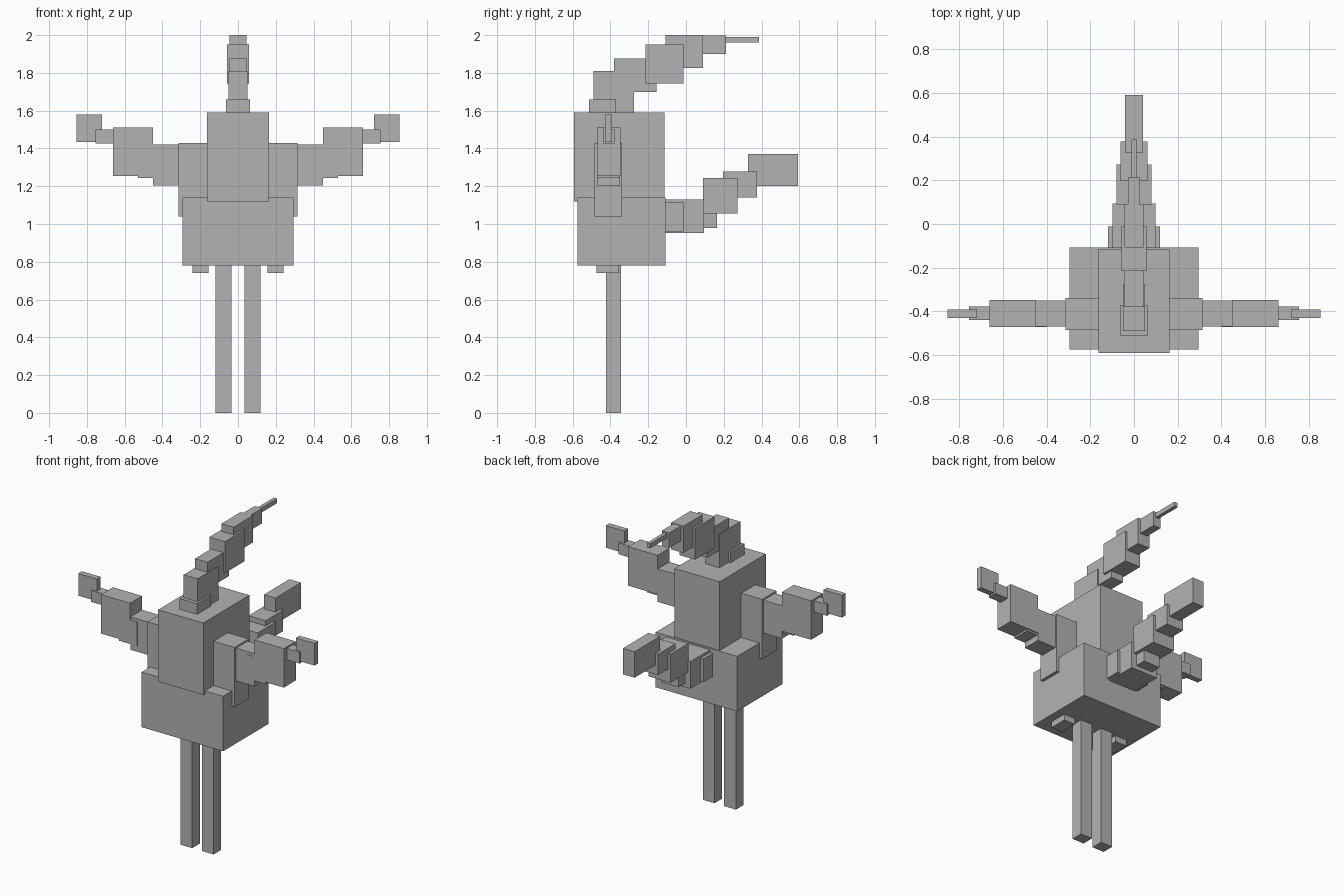
import bpy

grey = bpy.data.materials.new("plain grey")
grey.diffuse_color = (0.45, 0.45, 0.45, 1)


def box(name, x, y, z):
    """Axis-aligned box from (min, max) ranges."""
    bpy.ops.mesh.primitive_cube_add(size=1, location=[(a + b) / 2 for a, b in (x, y, z)])
    ob = bpy.context.object
    ob.name = name
    ob.scale = [b - a for a, b in (x, y, z)]
    bpy.ops.object.transform_apply(location=False, rotation=False, scale=True)
    ob.data.materials.append(grey)


def centred(name, half, y, z):
    box(name, (-half, half), y, z)


def pair(name, x, y, z):
    box(name + "_right", x, y, z)
    box(name + "_left", (-x[1], -x[0]), y, z)


# body
centred("lower_body", 0.295, (-0.575, -0.108), (0.78, 1.14))
centred("upper_body", 0.163, (-0.592, -0.115), (1.12, 1.59))

# legs and the small hip blocks beside them
pair("leg", (0.035, 0.12), (-0.423, -0.345), (0, 0.80))
pair("hip_block", (0.157, 0.24), (-0.473, -0.356), (0.74, 0.80))

# outstretched arms, from shoulder to tip
pair("shoulder", (0.15, 0.315), (-0.485, -0.338), (1.04, 1.43))
pair("upper_arm", (0.30, 0.45), (-0.47, -0.35), (1.205, 1.42))
pair("elbow", (0.40, 0.53), (-0.472, -0.356), (1.243, 1.40))
pair("forearm", (0.45, 0.662), (-0.472, -0.348), (1.255, 1.51))
pair("wrist", (0.65, 0.755), (-0.44, -0.378), (1.425, 1.50))
pair("arm_tip", (0.72, 0.855), (-0.43, -0.392), (1.435, 1.58))

# crest sweeping up and back from the top: half width, y range, z range
for i, part in enumerate([
    (0.063, (-0.513, -0.37), (1.58, 1.66)),
    (0.05, (-0.49, -0.275), (1.58, 1.81)),
    (0.045, (-0.38, -0.155), (1.70, 1.875)),
    (0.057, (-0.215, -0.012), (1.745, 1.95)),
    (0.044, (-0.108, 0.09), (1.825, 2.0)),
    (0.027, (0.045, 0.212), (1.90, 1.998)),
    (0.012, (0.20, 0.387), (1.96, 1.99)),
]):
    centred(f"crest_block_{i + 1}", *part)

# tail stepping up behind the body
for i, part in enumerate([
    (0.118, (-0.12, -0.012), (0.96, 1.113)),
    (0.098, (-0.12, 0.095), (0.953, 1.13)),
    (0.06, (0.0, 0.165), (0.98, 1.13)),
    (0.08, (0.09, 0.273), (1.055, 1.243)),
    (0.062, (0.197, 0.377), (1.14, 1.277)),
    (0.042, (0.328, 0.592), (1.20, 1.37)),
]):
    centred(f"tail_block_{i + 1}", *part)
